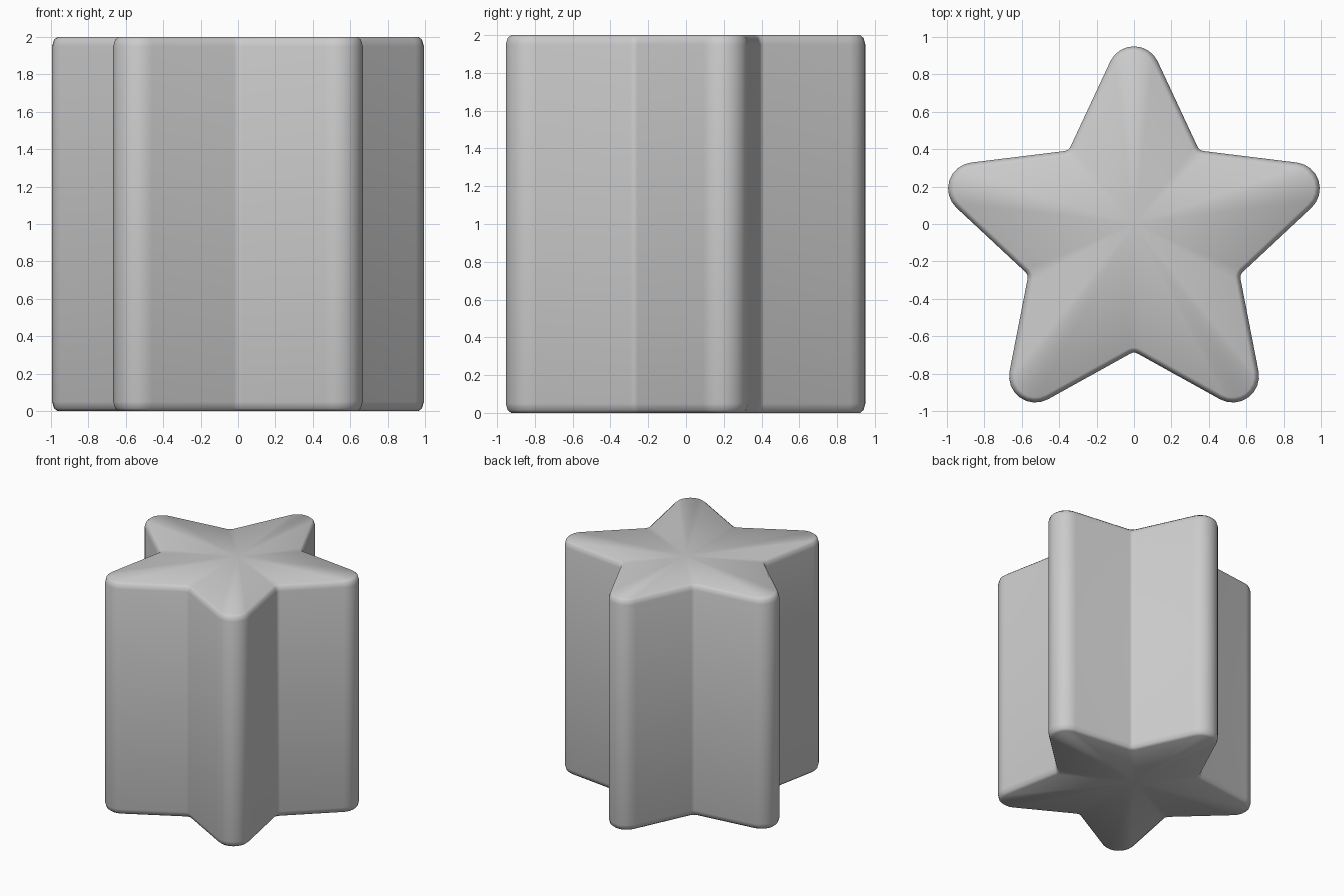
import bpy, bmesh
from math import sin, cos, radians

if "Cube" in bpy.data.objects:
    bpy.data.objects.remove(bpy.data.objects["Cube"])

TIP_HALF = 25            # half angle of each star point, degrees
TIP_C, TIP_R = 0.898, 0.14   # distance of tip rounding centre, tip radius
NOTCH_R = 0.04
CY = -0.088              # star centre, so the bounding box is centred

APEX = TIP_C + TIP_R / sin(radians(TIP_HALF))
NOTCH = APEX * sin(radians(TIP_HALF)) / sin(radians(144 - TIP_HALF))
NOTCH_C = NOTCH + NOTCH_R / sin(radians(TIP_HALF + 36))


def arc(angle, dist, radius, start, end, steps):
    """Points on a rounding centred at a polar position."""
    cx, cy = dist * cos(radians(angle)), CY + dist * sin(radians(angle))
    for i in range(steps + 1):
        t = radians(angle + start + (end - start) * i / steps)
        yield cx + radius * cos(t), cy + radius * sin(t)


def outline(inset):
    """Rounded star outline, shrunk by inset."""
    pts = []
    for k in range(5):
        a = 90 + 72 * k
        s = 90 - TIP_HALF
        pts += arc(a, TIP_C, TIP_R - inset, -s, s, 8)
        n = 54 - TIP_HALF
        pts += arc(a + 36, NOTCH_C, -(NOTCH_R + inset), n, -n, 3)
    return pts


# Star column: stacked outlines with softened rims and fanned caps
bm = bmesh.new()
levels = [(0.028, 0), (0.010, 0.015), (0, 0.05),
          (0, 1.95), (0.010, 1.985), (0.028, 2)]
rings = [[bm.verts.new((x, y, z)) for x, y in outline(d)] for d, z in levels]
count = len(rings[0])
bottom, top = bm.verts.new((0, 0, 0)), bm.verts.new((0, 0, 2))
for i in range(count):
    j = (i + 1) % count
    for lo, hi in zip(rings, rings[1:]):
        bm.faces.new((lo[i], lo[j], hi[j], hi[i]))
    bm.faces.new((bottom, rings[0][j], rings[0][i]))
    bm.faces.new((top, rings[-1][i], rings[-1][j]))
for f in bm.faces:
    f.smooth = True
mesh = bpy.data.meshes.new("star_column")
bm.to_mesh(mesh)
bm.free()
bpy.context.collection.objects.link(bpy.data.objects.new("star_column", mesh))
